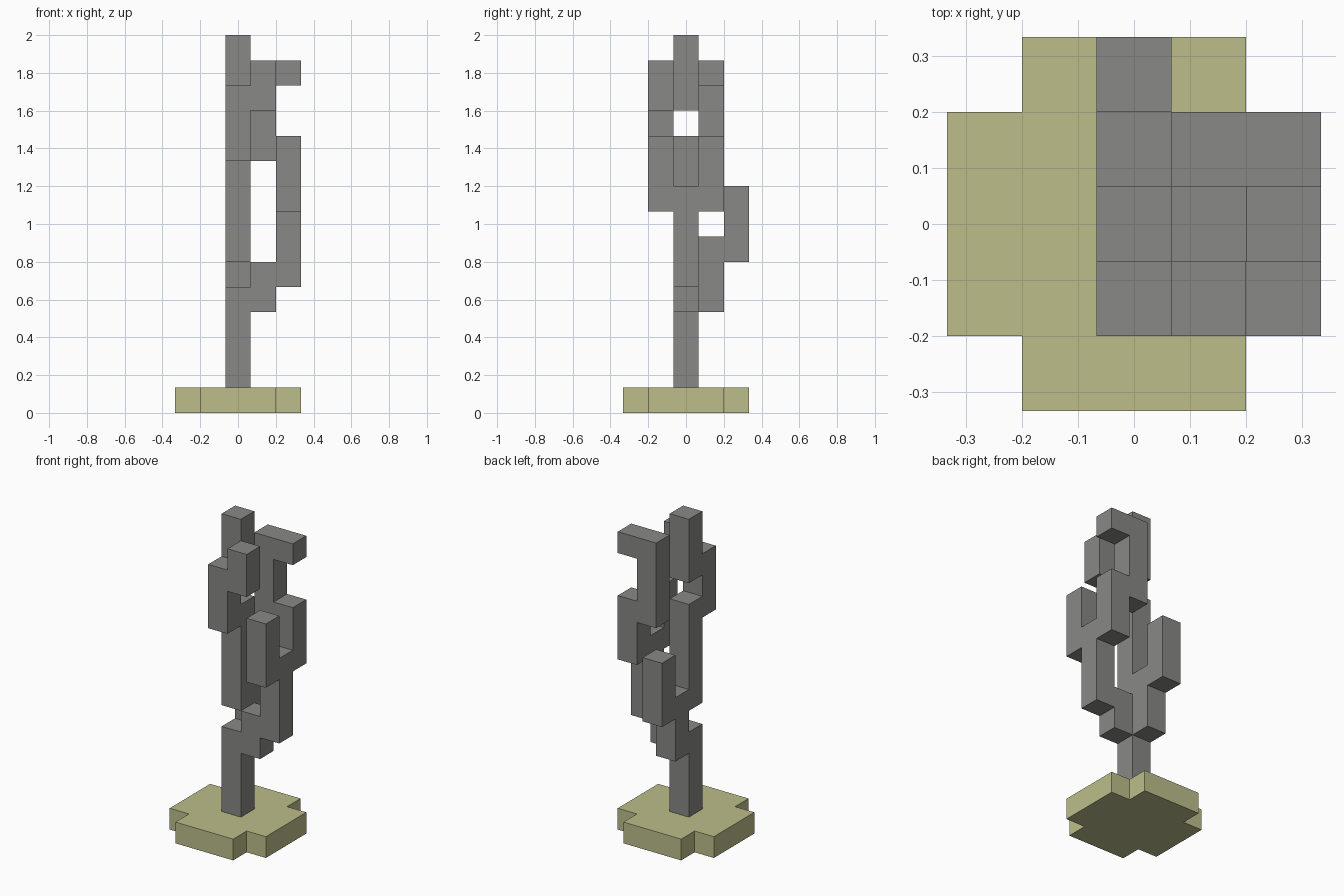
import bpy
import bmesh
from mathutils import Vector

cube = bpy.data.objects.get("Cube")
if cube:
    bpy.data.objects.remove(cube, do_unlink=True)

U = 2 / 15  # size of one block


def material(name, rgb):
    mat = bpy.data.materials.new(name)
    mat.use_nodes = True
    mat.diffuse_color = (*rgb, 1)
    bsdf = next(n for n in mat.node_tree.nodes if n.type == "BSDF_PRINCIPLED")
    bsdf.inputs["Base Color"].default_value = (*rgb, 1)
    return mat


grey = material("stone grey", (0.246, 0.246, 0.238))
olive = material("pale olive", (0.503, 0.515, 0.254))


def finish(name, bm, mat):
    bmesh.ops.recalc_face_normals(bm, faces=bm.faces)
    mesh = bpy.data.meshes.new(name)
    bm.to_mesh(mesh)
    bm.free()
    mesh.materials.append(mat)
    obj = bpy.data.objects.new(name, mesh)
    bpy.context.collection.objects.link(obj)


def bar(name, x, y, bottom, top, length=1):
    """Square bar on the block grid, rising from bottom to top, length blocks along x."""
    bm = bmesh.new()
    bmesh.ops.create_cube(bm, size=1)
    size = Vector((length, 1, top - bottom))
    centre = Vector((x + (length - 1) / 2, y, (bottom + top) / 2))
    for v in bm.verts:
        v.co = (v.co * size + centre) * U
    finish(name, bm, grey)


# Base: notched square plate, one quarter of the outline turned four times
bm = bmesh.new()
outline = []
x_dir, y_dir = Vector((1, 0, 0)), Vector((0, 1, 0))
for _ in range(4):
    for a, b in ((2.5, 1.5), (1.5, 1.5), (1.5, 2.5)):
        outline.append(bm.verts.new((x_dir * a + y_dir * b) * U))
    x_dir, y_dir = y_dir, -x_dir
plate = bm.faces.new(outline)
lifted = bmesh.ops.extrude_face_region(bm, geom=[plate], use_keep_orig=True)["geom"]
bmesh.ops.translate(bm, vec=(0, 0, U),
                    verts=[g for g in lifted if isinstance(g, bmesh.types.BMVert)])
finish("base", bm, olive)

# Trunk and its two first offshoots
bar("lower_trunk", 0, 0, 1, 5)
bar("back_shoulder", 0, 1, 4, 7)
bar("side_shoulder", 1, 0, 4, 6)

# Middle tier
bar("back_prong", 0, 2, 6, 9)
bar("middle_trunk", 0, 0, 6, 11)
bar("side_stem", 2, 0, 5, 9)
for side, y in (("front", -1), ("back", 1)):
    bar(side + "_fork_prong", 2, y, 8, 11)

# Upper tier
bar("front_upright", 0, -1, 10, 13)
bar("front_side_prong", 1, -1, 12, 14)
bar("top_post", 0, 0, 12, 15)
bar("back_upright", 1, 1, 10, 13)
bar("back_top_arm", 1, 1, 13, 14, length=2)
